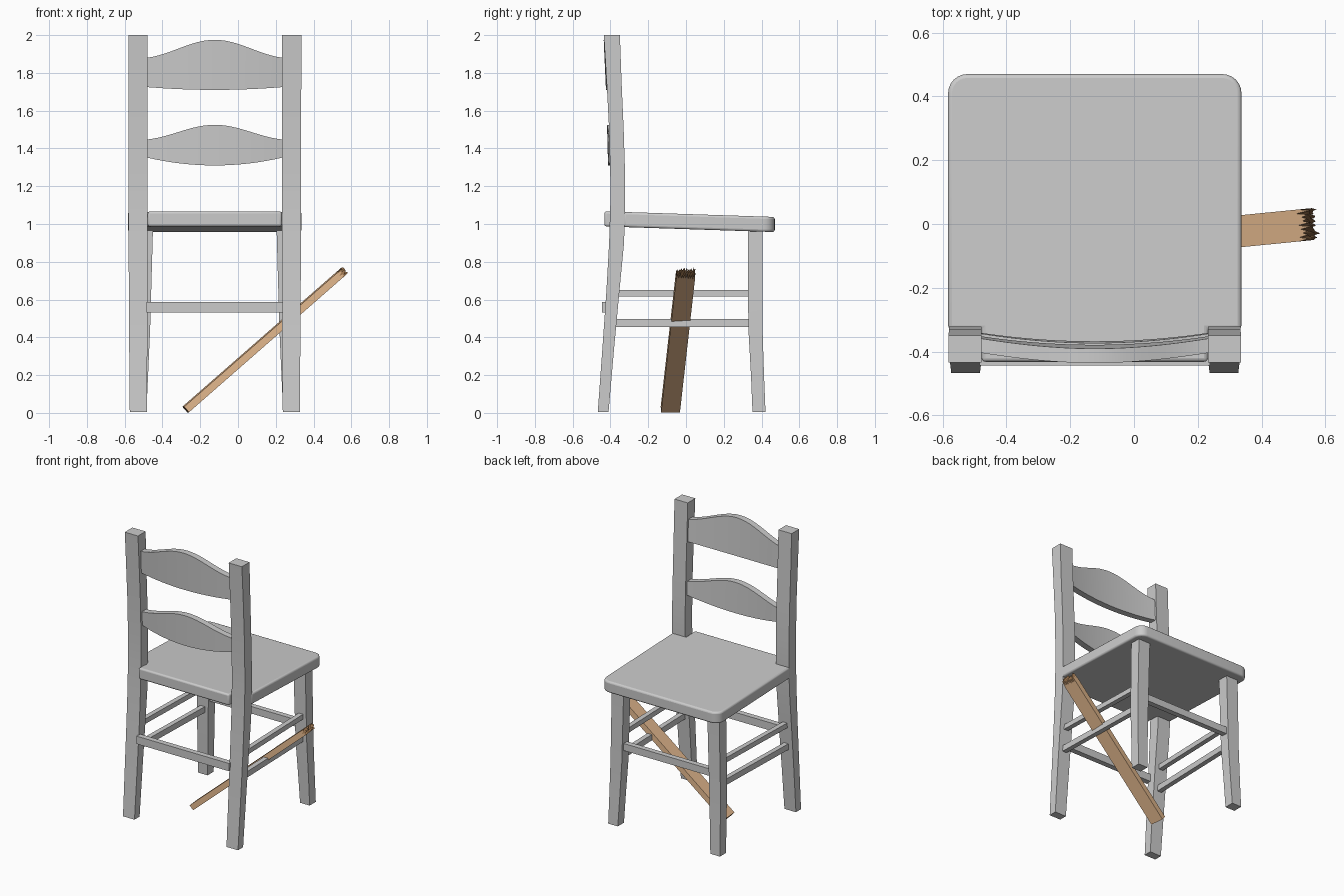
import bpy, bmesh, math, random
from mathutils import Vector, Matrix

if "Cube" in bpy.data.objects:
    bpy.data.objects.remove(bpy.data.objects["Cube"])

random.seed(4)
CX = -0.123  # chair centre line


def make(name, verts, faces, mirror=False, loc=(CX, 0, 0)):
    me = bpy.data.meshes.new(name)
    me.from_pydata(verts, [], faces)
    bm = bmesh.new()
    bm.from_mesh(me)
    bmesh.ops.recalc_face_normals(bm, faces=bm.faces)
    bm.to_mesh(me)
    bm.free()
    ob = bpy.data.objects.new(name, me)
    ob.location = loc
    bpy.context.collection.objects.link(ob)
    if mirror:
        ob.modifiers.new("mirror", 'MIRROR')
    return ob


def loft(name, rings, mirror=False):
    n = len(rings[0])
    verts = [p for r in rings for p in r]
    faces = [tuple(range(n)), tuple(range(len(verts) - n, len(verts)))]
    for i in range(len(rings) - 1):
        for j in range(n):
            k = (j + 1) % n
            faces.append((i*n + j, i*n + k, i*n + n + k, i*n + n + j))
    return make(name, verts, faces, mirror)


def smooth(ob, angle=30):
    bpy.ops.object.select_all(action='DESELECT')
    ob.select_set(True)
    bpy.context.view_layer.objects.active = ob
    bpy.ops.object.shade_smooth_by_angle(angle=math.radians(angle))


def leg(name, sections):
    rings = [[(x0, y0, z), (x1, y0, z), (x1, y1, z), (x0, y1, z)]
             for z, x0, x1, y0, y1 in sections]
    smooth(loft(name, rings, True))


# Back posts and front legs: z, inner x, outer x, back y, front y
leg("back_post", [
    (0.005, .36, .45, -.467, -.41), (.35, .357, .453, -.442, -.38),
    (.65, .355, .455, -.421, -.352), (.9, .355, .456, -.407, -.328),
    (1.1, .355, .457, -.401, -.322), (1.25, .355, .457, -.401, -.322),
    (1.5, .355, .457, -.407, -.33), (1.75, .355, .458, -.420, -.341),
    (2.0, .355, .458, -.435, -.35)])
leg("front_leg", [
    (0.005, .362, .437, .352, .421), (.2, .353, .434, .344, .413),
    (.45, .342, .43, .33, .405), (.98, .327, .42, .327, .405)])

# Seat outline, notched around the posts, rounded at the front corners
R = 0.06
half = [(.355, -.432), (.355, -.33), (.46, -.33)]
for i in range(7):
    a = math.pi / 2 * i / 6
    half.append((.46 - R + R*math.cos(a), .47 - R + R*math.sin(a)))
outline = half + [(-x, y) for x, y in reversed(half)]


def seat_top(y):
    return 1.067 - (y + .43) * .033


seat = loft("seat", [[(x, y, seat_top(y) - d) for x, y in outline] for d in (.08, 0)])
bev = seat.modifiers.new("edge", 'BEVEL')
bev.width, bev.segments, bev.angle_limit = .012, 3, math.radians(50)
smooth(seat)


# Curved back slats
def slat(name, end_lo, end_hi, mid_lo, mid_hi, y_front, tilt):
    rings = []
    for i in range(25):
        t = -1 + i / 12
        bell, arc = (1 + math.cos(math.pi*t)) / 2, 1 - t*t
        lo = end_lo + (mid_lo - end_lo) * arc
        hi = end_hi + (mid_hi - end_hi) * (bell*.75 + arc*.25)
        zc = (end_lo + end_hi) / 2
        y = y_front - .028 * arc
        ring = [(z, y - (z - zc)*tilt - d) for z, d in ((lo, 0), (hi, 0), (hi, .045), (lo, .045))]
        rings.append([(t * .36, yy, z) for z, yy in ring])
    smooth(loft(name, rings))


slat("upper_slat", 1.725, 1.88, 1.71, 1.975, -.355, .045)
slat("lower_slat", 1.352, 1.447, 1.31, 1.525, -.342, .025)


# Stretchers
def cross_rail(name, y0, y1, z0, z1, w):
    loft(name, [[(x, y0, z0), (x, y1, z0), (x, y1, z1), (x, y0, z1)] for x in (-w, w)])


cross_rail("back_stretcher", -.444, -.405, .532, .587, .362)
cross_rail("front_stretcher", .35, .388, .535, .585, .355)
for name, z0, z1 in (("side_stretcher_upper", .615, .65), ("side_stretcher_lower", .456, .498)):
    loft(name, [[(x - .017, y, z0), (x + .017, y, z0), (x + .017, y, z1), (x - .017, y, z1)]
                for x, y in ((.405, -.38), (.384, .35))], True)

# Leaning broken plank: grid cross-section with a splintered upper end
D = Vector((.84, .083, .735))
L = D.length
D.normalize()
W = Vector((-D.y, D.x, 0)).normalized()
N = D.cross(W)
NY, NZ = 16, 4
verts, faces = [], []
for end in (0, 1):
    for j in range(NY + 1):
        for k in range(NZ + 1):
            spike = 0
            if end:
                spike = random.uniform(-.01, .015) + (.016 if (j + k) % 2 else -.02)
            verts.append((end*(L - .022 + spike), .1*(j/NY - .5), .039*(k/NZ - .5)))


def vid(e, j, k):
    return e*(NY + 1)*(NZ + 1) + j*(NZ + 1) + k


for j in range(NY):
    for k in (0, NZ):
        faces.append((vid(0, j, k), vid(0, j+1, k), vid(1, j+1, k), vid(1, j, k)))
for k in range(NZ):
    for j in (0, NY):
        faces.append((vid(0, j, k), vid(0, j, k+1), vid(1, j, k+1), vid(1, j, k)))
side_count = len(faces)
for e in (0, 1):
    for j in range(NY):
        for k in range(NZ):
            a, b, c, d = vid(e, j, k), vid(e, j+1, k), vid(e, j+1, k+1), vid(e, j, k+1)
            faces += [(a, b, c), (a, c, d)]
plank = make("broken_plank", verts, faces, loc=(0, 0, 0))
M = Matrix((D, W, N)).transposed().to_4x4()
M.translation = (-.277, -.083, .018)
plank.matrix_world = M
for name, col in (("wood", (.8, .5, .28, 1)), ("broken_wood", (.3, .16, .07, 1))):
    mat = bpy.data.materials.new(name)
    mat.diffuse_color = col
    mat.use_nodes = True
    mat.node_tree.nodes["Principled BSDF"].inputs["Base Color"].default_value = mat.diffuse_color
    plank.data.materials.append(mat)
for p in plank.data.polygons:
    p.material_index = int(p.index >= side_count)
